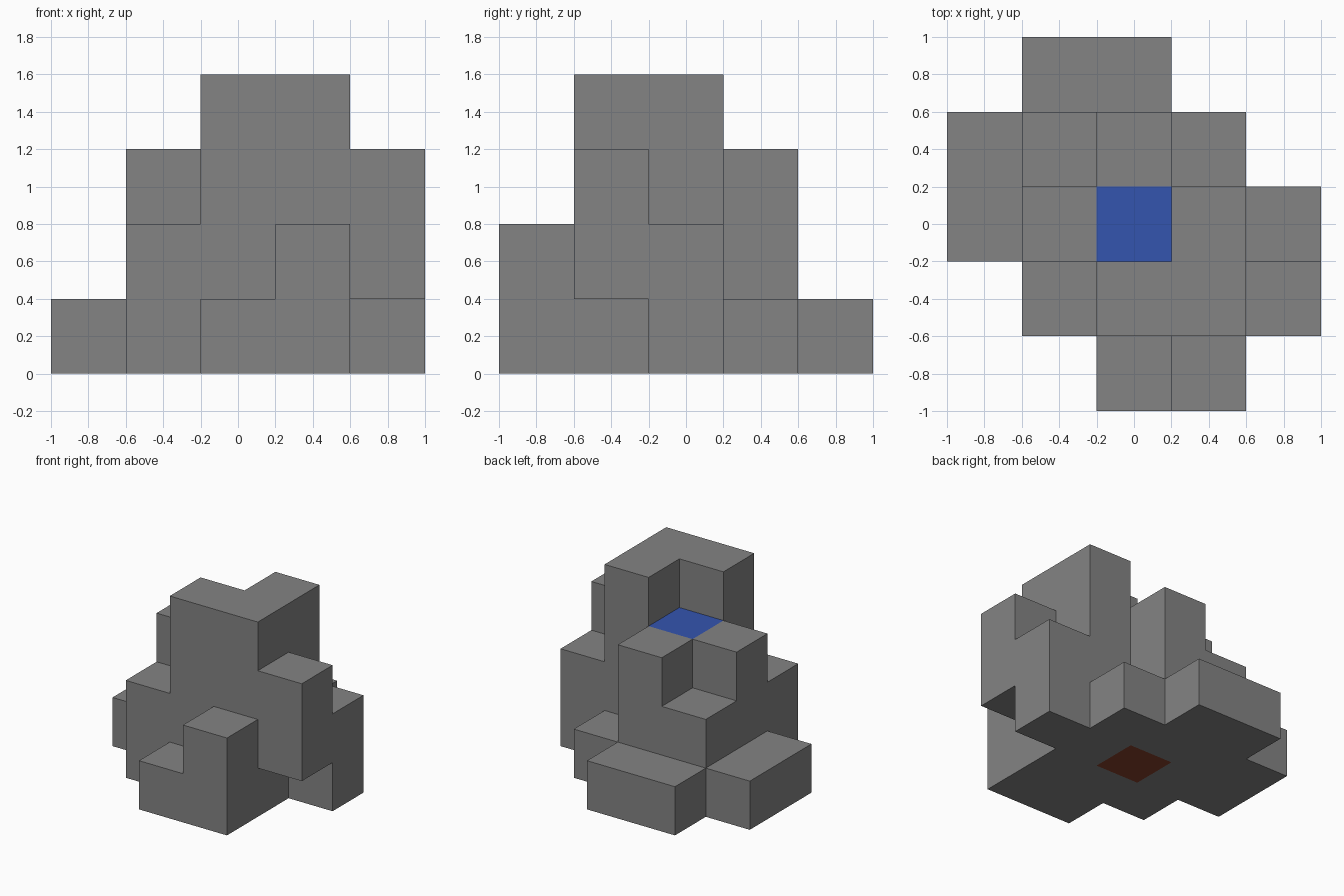
import bpy, bmesh
from mathutils import Vector

if "Cube" in bpy.data.objects:
    bpy.data.objects.remove(bpy.data.objects["Cube"], do_unlink=True)

CELL = 0.4
# Stack heights in cells; rows run front to back, columns run along +x
HEIGHTS = ["00120",
           "02443",
           "13342",
           "12310",
           "01100"]
OVERHANG = (4, 1)   # this stack has no cell on the ground
CENTRE = (2, 2)     # this stack has the coloured ends


def make_material(name, rgb):
    mat = bpy.data.materials.new(name)
    mat.use_nodes = True
    colour = (*rgb, 1.0)
    mat.diffuse_color = colour
    bsdf = next(n for n in mat.node_tree.nodes if n.type == 'BSDF_PRINCIPLED')
    bsdf.inputs["Base Color"].default_value = colour
    return mat


materials = [make_material("grey", (0.23, 0.23, 0.23)),
             make_material("blue", (0.034, 0.09, 0.43)),
             make_material("red_brown", (0.24, 0.05, 0.023))]

# Filled cells of the stepped block
cells = set()
for iy, row in enumerate(HEIGHTS):
    for ix, height in enumerate(row):
        start = 1 if (ix, iy) == OVERHANG else 0
        cells.update((ix, iy, iz) for iz in range(start, int(height)))


def add_face(bm, cell, axis, sign):
    """Add the outer square of a cell that faces along one axis."""
    normal = Vector((0, 0, 0))
    normal[axis] = sign
    u = Vector((0, 0, 0))
    u[(axis + 1) % 3] = 1
    v = normal.cross(u)
    middle = Vector(cell) + Vector((-2, -2, 0.5)) + normal / 2
    corners = [middle + (a * u + b * v) / 2
               for a, b in ((-1, -1), (1, -1), (1, 1), (-1, 1))]
    face = bm.faces.new([bm.verts.new(c * CELL) for c in corners])
    if axis == 2 and cell[:2] == CENTRE:
        face.material_index = 1 if sign > 0 else 2


# One closed shell made of the exposed squares only
bm = bmesh.new()
for cell in sorted(cells):
    for axis in range(3):
        for sign in (-1, 1):
            neighbour = list(cell)
            neighbour[axis] += sign
            if tuple(neighbour) not in cells:
                add_face(bm, cell, axis, sign)
bmesh.ops.remove_doubles(bm, verts=bm.verts, dist=0.001)

mesh = bpy.data.meshes.new("stepped_block")
bm.to_mesh(mesh)
bm.free()
for mat in materials:
    mesh.materials.append(mat)
block = bpy.data.objects.new("stepped_block", mesh)
bpy.context.collection.objects.link(block)
